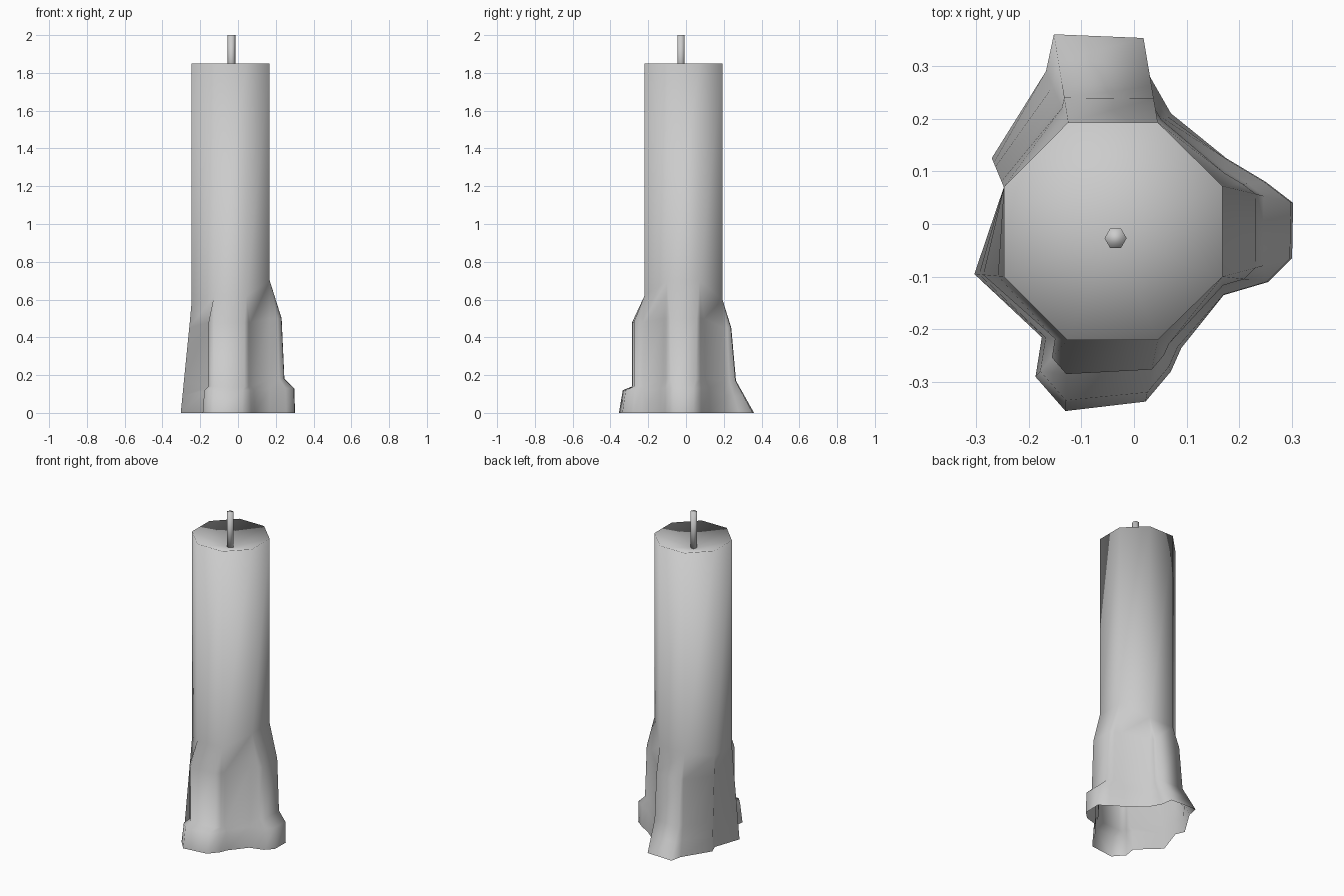
import bpy, bmesh
from math import cos, sin, pi
from mathutils import Vector

cube = bpy.data.objects.get("Cube")
if cube:
    bpy.data.objects.remove(cube, do_unlink=True)

grey = bpy.data.materials.new("plain grey")
grey.use_nodes = True
grey.diffuse_color = (0.6, 0.6, 0.6, 1)
grey.node_tree.nodes["Principled BSDF"].inputs["Base Color"].default_value = (0.6, 0.6, 0.6, 1)


def finish(bm, name):
    """Turn a bmesh into a smooth grey object."""
    bmesh.ops.remove_doubles(bm, verts=bm.verts, dist=1e-4)
    for f in bm.faces:
        f.smooth = True
    mesh = bpy.data.meshes.new(name)
    bm.to_mesh(mesh)
    bm.free()
    mesh.materials.append(grey)
    obj = bpy.data.objects.new(name, mesh)
    bpy.context.collection.objects.link(obj)


# Octagonal shaft corners, counterclockwise
SHAFT = [(.168, -.1), (.168, .072), (.045, .193), (-.125, .193),
         (-.247, .07), (-.247, -.1), (-.127, -.22), (.045, -.22)]

# Melted foot outline: shaft corner that each point runs down from, x, y
FOOT = [(0, .3, -.065), (1, .302, .04), (1, .25, .08), (1, .175, .125),
        (2, .07, .21), (2, .03, .28), (2, .018, .353), (3, -.152, .36),
        (3, -.167, .29), (4, -.27, .125), (4, -.247, .07), (5, -.303, -.095),
        (6, -.175, -.215), (6, -.187, -.29), (6, -.13, -.355), (7, .022, -.337),
        (7, .07, -.28), (7, .09, -.235), (0, .17, -.135), (0, .255, -.11)]

# Flow profile of each side (height, spread from shaft to foot)
FLOW = [[(.70, 0), (.5, .47), (.18, .58), (.13, .97), (0, 1)],   # left drip
        [(.60, 0), (.45, .28), (.17, .43), (.09, .7), (0, 1)],   # back drip
        [(.57, 0), (.45, .2), (.17, .7), (.09, .84), (0, 1)],    # right flare
        [(.62, 0), (.48, .48), (.14, .48), (.12, .85), (0, 1)]]  # front drip

TOP, DISH, WICK_TOP = 1.85, 1.775, 2.0

# Candle body: shaft, dished top and dripping foot, open underneath
bm = bmesh.new()
rim = [bm.verts.new((x, y, TOP)) for x, y in SHAFT]
neck = [bm.verts.new((x, y, FLOW[i // 2][0][0])) for i, (x, y) in enumerate(SHAFT)]
dish = bm.verts.new((-.04, -.015, DISH))
for i in range(8):
    j = (i + 1) % 8
    bm.faces.new((neck[i], neck[j], rim[j], rim[i]))
    bm.faces.new((rim[i], rim[j], dish))

columns = []
for c, x, y in FOOT:
    corner, foot = Vector(SHAFT[c]), Vector((x, y))
    column = [neck[c]]
    for z, spread in FLOW[c // 2][1:]:
        p = corner.lerp(foot, spread)
        column.append(bm.verts.new((p.x, p.y, z)))
    columns.append(column)
for i, a in enumerate(columns):
    b = columns[(i + 1) % len(columns)]
    for k in range(len(a) - 1):
        ring = dict.fromkeys((a[k + 1], b[k + 1], b[k], a[k]))
        bm.faces.new(tuple(ring))
finish(bm, "candle_body")

# Wick: thin hexagonal rod standing in the dish
bm = bmesh.new()
rings = [[bm.verts.new((-.035 + .021 * cos(i * pi / 3), -.027 + .021 * sin(i * pi / 3), z))
          for i in range(6)] for z in (DISH - .02, WICK_TOP)]
for i in range(6):
    j = (i + 1) % 6
    bm.faces.new((rings[0][i], rings[0][j], rings[1][j], rings[1][i]))
bm.faces.new(rings[1])
bm.faces.new(rings[0][::-1])
finish(bm, "wick")
